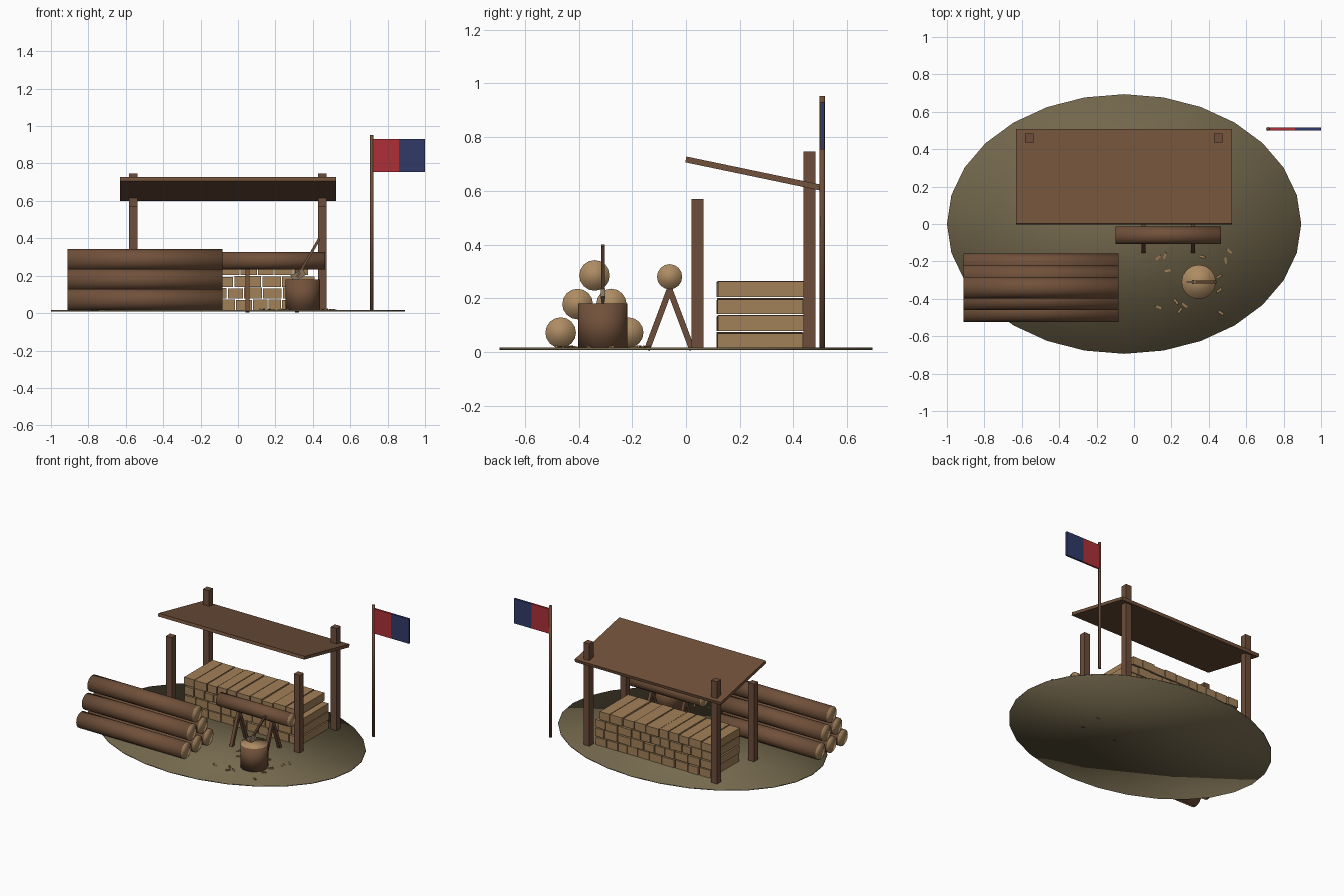
import bpy, bmesh, math, random
from mathutils import Vector, Matrix

if "Cube" in bpy.data.objects:
    bpy.data.objects.remove(bpy.data.objects["Cube"])

random.seed(4)


def material(name, r, g, b):
    m = bpy.data.materials.new(name)
    m.diffuse_color = (r, g, b, 1)
    m.use_nodes = True
    m.node_tree.nodes["Principled BSDF"].inputs["Base Color"].default_value = m.diffuse_color
    return m


BARK = material("bark brown", 0.165, 0.082, 0.043)
TIMBER = material("timber brown", 0.150, 0.075, 0.042)
CUT = material("cut wood", 0.42, 0.26, 0.125)
SPLIT = material("split firewood", 0.36, 0.22, 0.10)
EARTH = material("olive earth", 0.175, 0.14, 0.075)
STEEL = material("dull metal", 0.24, 0.18, 0.12)
RED = material("flag red", 0.42, 0.030, 0.038)
BLUE = material("flag blue", 0.030, 0.042, 0.14)


def finish(bm, name, mats, matrix=Matrix(), smooth=False):
    me = bpy.data.meshes.new(name)
    bm.transform(matrix)
    bm.normal_update()
    for f in bm.faces:
        f.smooth = smooth
    bm.to_mesh(me)
    bm.free()
    for m in mats:
        me.materials.append(m)
    ob = bpy.data.objects.new(name, me)
    bpy.context.collection.objects.link(ob)
    return ob


def box(name, centre, size, mat, rot=Matrix()):
    bm = bmesh.new()
    bmesh.ops.create_cube(bm, size=1)
    bmesh.ops.scale(bm, vec=size, verts=bm.verts)
    return finish(bm, name, [mat], Matrix.Translation(centre) @ rot)


def span(a, b):
    """Matrix that lays local z along a-b, centred between them."""
    d = Vector(b) - Vector(a)
    rot = d.to_track_quat('Z', 'Y').to_matrix().to_4x4()
    return Matrix.Translation((Vector(a) + Vector(b)) / 2) @ rot, d.length


def rod(name, a, b, r, mats, sides=16):
    """Round bar; a second material goes on its two ends."""
    m, length = span(a, b)
    bm = bmesh.new()
    bmesh.ops.create_cone(bm, cap_ends=True, segments=sides, radius1=r, radius2=r, depth=length)
    if len(mats) > 1:
        for f in bm.faces:
            f.material_index = int(len(f.verts) > 4)
    return finish(bm, name, mats, m, True)


def bar(name, a, b, w, t, mat):
    """Square bar between two points."""
    m, length = span(a, b)
    bm = bmesh.new()
    bmesh.ops.create_cube(bm, size=1)
    bmesh.ops.scale(bm, vec=(w, t, length), verts=bm.verts)
    return finish(bm, name, [mat], m)


# oval patch of ground
bm = bmesh.new()
bmesh.ops.create_cone(bm, cap_ends=True, segments=28, radius1=1, radius2=1, depth=0.008)
bmesh.ops.rotate(bm, verts=bm.verts, matrix=Matrix.Rotation(0, 3, 'Z'))
bmesh.ops.scale(bm, vec=(0.947, 0.694, 1), verts=bm.verts)
finish(bm, "ground_patch", [EARTH], Matrix.Translation((-0.053, 0, 0.012)), True)

# pyramid of long logs
for row in range(3):
    for i in range(3 - row):
        y = -0.341 + 0.126 * (i - (2 - row) / 2)
        z = 0.072 + 0.1065 * row
        rod("long_log", (-0.912, y, z), (-0.083, y, z), 0.057, [BARK, CUT])

# sawhorse with a log on it
rod("sawhorse_log", (-0.10, -0.061, 0.28), (0.466, -0.061, 0.28), 0.047, [BARK, CUT])
for x in (0.05, 0.315):
    for s in (-1, 1):
        bar("sawhorse_leg", (x, -0.061 + s * 0.084, 0.008), (x, -0.061 - s * 0.002, 0.238),
            0.022, 0.022, TIMBER)

# chopping block and axe
rod("chopping_block", (0.346, -0.31, 0.014), (0.346, -0.31, 0.18), 0.092, [BARK, CUT])
bar("axe_handle", (0.315, -0.31, 0.19), (0.434, -0.31, 0.397), 0.014, 0.014, TIMBER)
bm = bmesh.new()
bmesh.ops.create_cube(bm, size=1)
bmesh.ops.scale(bm, vec=(0.075, 0.018, 0.034), verts=bm.verts)
for v in bm.verts:
    if v.co.x < 0:          # thin, flared cutting edge
        v.co.y *= 0.2
        v.co.z *= 1.3
finish(bm, "axe_head", [STEEL],
       Matrix.Translation((0.323, -0.31, 0.202)) @ Matrix.Rotation(-math.radians(30), 4, 'Y'))

# wood chips round the block
chips = [(.13, -.18), (.165, -.17), (.18, -.25), (.365, -.175), (.51, -.145), (.49, -.195),
         (.455, -.28), (.455, -.355), (.465, -.475), (.27, -.435), (.245, -.462),
         (.225, -.415), (.13, -.445)]
for x, y in chips:
    box("wood_chip", (x, y, 0.017), (0.032, 0.011, 0.008), SPLIT,
        Matrix.Rotation(random.uniform(0, math.pi), 4, 'Z') @
        Matrix.Rotation(random.uniform(-0.25, 0.25), 4, 'Y'))

# shelter posts
for x in (-0.56, 0.45):
    box("back_post", (x, 0.46, 0.38), (0.046, 0.046, 0.733), TIMBER)
    box("front_post", (x, 0.043, 0.292), (0.046, 0.046, 0.557), TIMBER)

# lean-to roof sloping down to the back
box("roof", (-0.053, 0.253, 0.664), (1.155, 0.518, 0.022), BARK,
    Matrix.Rotation(-math.radians(11.8), 4, 'X'))

# stacked split firewood
for row in range(4):
    x = -0.51 + random.uniform(0, 0.02)
    while x < 0.36:
        w = min(random.uniform(0.065, 0.1), 0.41 - x)
        h = random.uniform(0.053, 0.060)
        dy = random.uniform(-0.003, 0.003)
        box("firewood_piece", (x + w / 2, 0.277 + dy, 0.015 + 0.063 * row + h / 2),
            (w, 0.32, h), SPLIT)
        x += w + 0.006

# flagpole and two-colour flag
rod("flagpole", (0.716, 0.508, 0.014), (0.716, 0.508, 0.953), 0.010, [TIMBER], 10)
box("flag_red_half", (0.791, 0.508, 0.842), (0.138, 0.014, 0.176), RED)
box("flag_blue_half", (0.930, 0.508, 0.842), (0.140, 0.014, 0.176), BLUE)
